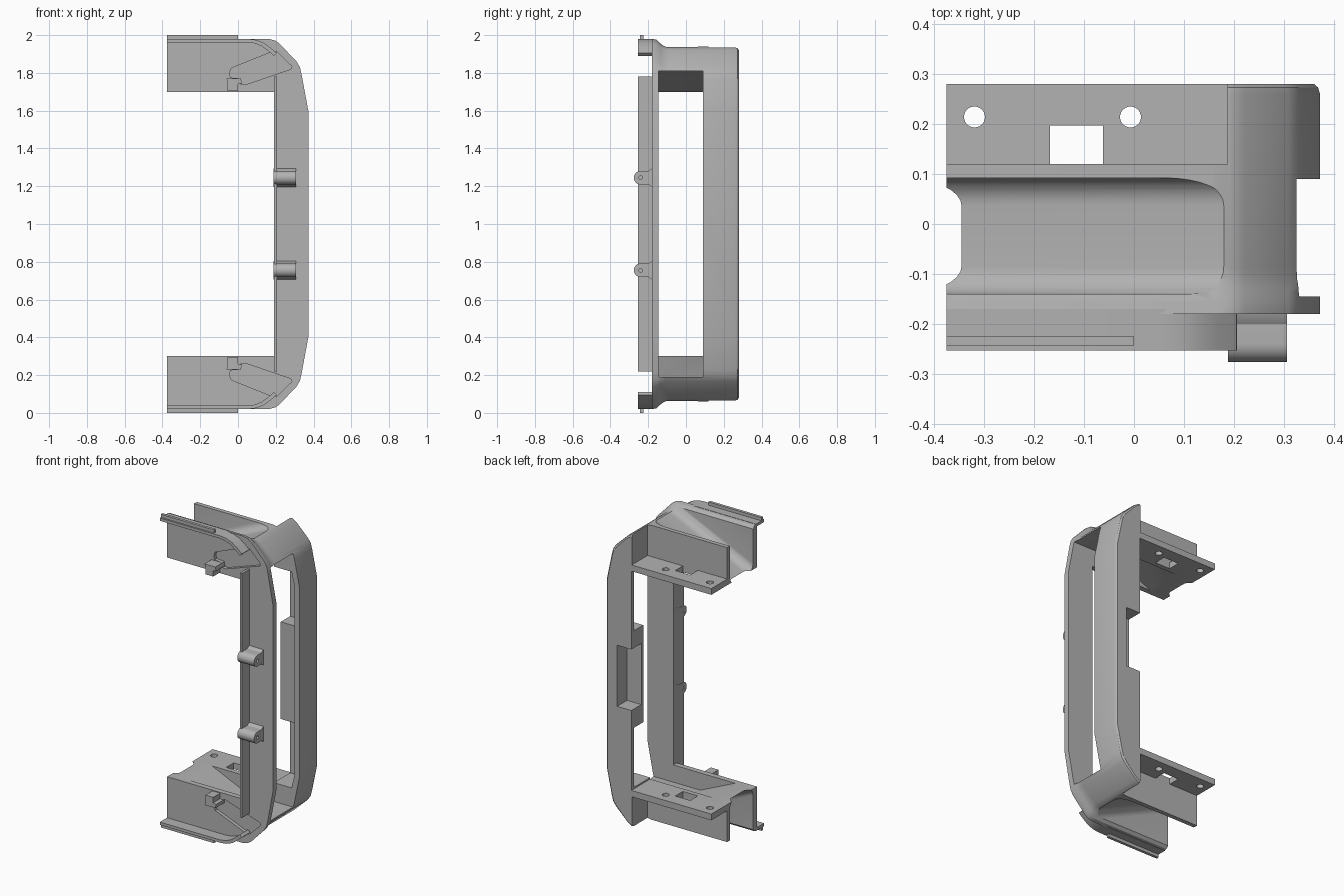
import bpy
import bmesh
import math

if "Cube" in bpy.data.objects:
    bpy.data.objects.remove(bpy.data.objects["Cube"])

grey = bpy.data.materials.new("plain grey")
grey.use_nodes = True
tone = (0.45, 0.45, 0.45, 1)
grey.diffuse_color = tone
grey.node_tree.nodes["Principled BSDF"].inputs["Base Color"].default_value = tone


def loft(name, sections):
    """Skin a row of matching closed 3D outlines and cap both ends."""
    bm = bmesh.new()
    rings = [[bm.verts.new(p) for p in s] for s in sections]
    n = len(rings[0])
    for a, b in zip(rings, rings[1:]):
        for i in range(n):
            j = (i + 1) % n
            bm.faces.new((a[i], a[j], b[j], b[i]))
    bm.faces.new(rings[0])
    bm.faces.new(rings[-1])
    bmesh.ops.recalc_face_normals(bm, faces=bm.faces)
    mesh = bpy.data.meshes.new(name)
    bm.to_mesh(mesh)
    bm.free()
    mesh.materials.append(grey)
    obj = bpy.data.objects.new(name, mesh)
    bpy.context.collection.objects.link(obj)
    return obj


def place(axis, u, v, d):
    return {"x": (d, u, v), "y": (u, d, v), "z": (u, v, d)}[axis]


def prism(name, pts, axis, a, b):
    return loft(name, [[place(axis, u, v, d) for u, v in pts] for d in (a, b)])


def box(name, x0, x1, y0, y1, z0, z1):
    return prism(name, [(x0, y0), (x1, y0), (x1, y1), (x0, y1)], "z", z0, z1)


def circle(u, v, r, n=24):
    return [(u + r * math.cos(math.tau * i / n), v + r * math.sin(math.tau * i / n))
            for i in range(n)]


def flipped(obj, name):
    """Copy of a part mirrored to the other end of the frame."""
    copy = obj.copy()
    copy.data = obj.data.copy()
    copy.name = name
    bpy.context.collection.objects.link(copy)
    bm = bmesh.new()
    bm.from_mesh(copy.data)
    for v in bm.verts:
        v.co.z = 2 - v.co.z
    bmesh.ops.reverse_faces(bm, faces=bm.faces)
    bm.to_mesh(copy.data)
    bm.free()
    return copy


def select(obj):
    bpy.ops.object.select_all(action="DESELECT")
    obj.select_set(True)
    bpy.context.view_layer.objects.active = obj


def cut(obj, tool, both=False):
    for t in ([tool, flipped(tool, "cutter")] if both else [tool]):
        t.hide_render = True
        mod = obj.modifiers.new("cut", "BOOLEAN")
        mod.operation = "DIFFERENCE"
        mod.solver = "EXACT"
        mod.object = t
        select(obj)
        bpy.ops.object.modifier_apply(modifier=mod.name)
        bpy.data.objects.remove(t)


# C-shaped body, lower at the back, with a flared front edge
outer = [(-0.375, 0.98), (0.16, 0.98), (0.195, 0.972), (0.22, 0.955), (0.31, 0.86),
         (0.328, 0.83), (0.337, 0.79), (0.372, 0.6)]
inner = [(-0.375, 0.7), (0.19, 0.7)]


def body_section(y, top, inset):
    half = [(x - (inset if x > 0.3 else 0), h - (0.98 - top) * max(0, (h - 0.6) / 0.38))
            for x, h in outer]
    ring = [(x, 1 + h) for x, h in half] + [(x, 1 - h) for x, h in reversed(half)]
    ring += [(x, 1 - h) for x, h in inner] + [(x, 1 + h) for x, h in reversed(inner)]
    return [(x, y, z) for x, z in ring]


body = loft("frame_body", [body_section(*s) for s in (
    (-0.18, 0.98, 0), (-0.155, 0.975, 0), (-0.135, 0.955, 0), (-0.11, 0.942, 0),
    (-0.09, 0.94, 0), (0.26, 0.94, 0), (0.273, 0.936, 0.004), (0.28, 0.925, 0.012))])

# long side opening that runs into a sloped pocket at both ends
cut(body, prism("slot", [(0.5, 0.9), (0.5, 1.81), (0.0, 1.81), (-0.29, 1.68),
                         (0.1, 1.68), (0.1, 0.9)], "y", -0.145, 0.09), True)

# hollow behind the back rail, leaving an L-shaped section
cut(body, prism("hollow", [(0.1, 0.31), (0.315, 0.31), (0.337, 0.4), (0.337, 1.6),
                           (0.315, 1.69), (0.1, 1.69)], "y", 0.07, 0.255))

# sloping open trough with a rounded floor
def trough_section(x):
    floor = 1.7 + 0.45 * (x + 0.345)
    y0, y1, r = -0.14, 0.092, 0.055
    ring = [(x, y0, 2.4), (x, y1, 2.4)]
    for i in range(9):
        a = math.pi / 2 * i / 8
        ring.append((x, y1 - r + r * math.cos(a), floor + r - r * math.sin(a)))
    for i in range(9):
        a = math.pi / 2 * i / 8
        ring.append((x, y0 + r - r * math.sin(a), floor + r - r * math.cos(a)))
    return ring


cut(body, loft("trough", [trough_section(-0.5), trough_section(0.21)]), True)

# screw shelf with two holes and a square window
cut(body, box("shelf_cut", -0.5, 0.187, 0.12, 0.4, 1.74, 2.3), True)
cut(body, box("window", -0.168, -0.062, 0.12, 0.197, 1.6, 1.9), True)
for x in (-0.319, -0.007):
    cut(body, prism("screw_hole", circle(x, 0.214, 0.021), "z", 1.6, 1.9), True)

# slanted latch recess in the front wall
cut(body, prism("latch_recess", [(-0.045, 1.8), (-0.035, 1.825), (0.19, 1.915),
                                 (0.205, 1.912), (0.285, 1.835), (0.28, 1.82),
                                 (0.04, 1.738), (0.015, 1.74), (0.015, 1.77),
                                 (-0.04, 1.775)], "y", -0.3, -0.158), True)

# catch block on the back rail with its notch
catch = box("catch_block", 0.19, 0.35, 0.16, 0.27, 0.69, 1.31)
for part in (body, catch):
    cut(part, box("notch", 0.1, 0.29, 0.18, 0.4, 0.81, 1.2))
parts = [body, catch]

# front flange strip
parts.append(box("front_flange", 0.19, 0.206, -0.253, -0.17, 0.22, 1.78))

# hinge bosses with a pin hole
for label, z in (("upper", 1.245), ("lower", 0.755)):
    arc = [(-0.24 - 0.036 * math.sin(math.pi * i / 16), z + 0.036 * math.cos(math.pi * i / 16))
           for i in range(17)]
    ring = [(-0.17, z + 0.05), (-0.182, z + 0.048), (-0.2, z + 0.036)] + arc
    ring += [(-0.2, z - 0.036), (-0.182, z - 0.048), (-0.17, z - 0.05)]
    boss = prism(label + "_hinge_boss", ring, "x", 0.188, 0.306)
    cut(boss, prism("pin_hole", circle(-0.24, z, 0.01, 16), "x", 0.1, 0.4))
    parts.append(boss)

# curved lip, rib and clip lug, repeated at the other end
lip = [(-0.375, 1.98), (0.05, 1.98), (0.095, 1.975), (0.135, 1.96), (0.17, 1.935),
       (0.205, 1.905), (0.19, 1.89), (0.155, 1.92), (0.125, 1.942), (0.09, 1.956),
       (0.05, 1.962), (-0.375, 1.962)]
lug = [(-0.062, 1.77), (-0.055, 1.755), (-0.055, 1.705), (0.0, 1.705), (0.0, 1.74),
       (0.02, 1.745), (0.015, 1.77)]
for name, piece in (
        ("lip", prism("upper_lip", lip, "y", -0.253, -0.17)),
        ("rib", box("upper_rib", -0.375, 0, -0.243, -0.225, 1.97, 2.0)),
        ("clip_lug", prism("upper_clip_lug", lug, "y", -0.25, -0.16))):
    parts += [piece, flipped(piece, "lower_" + name)]

for part in parts:
    select(part)
    bpy.ops.object.shade_smooth_by_angle(angle=math.radians(30))
